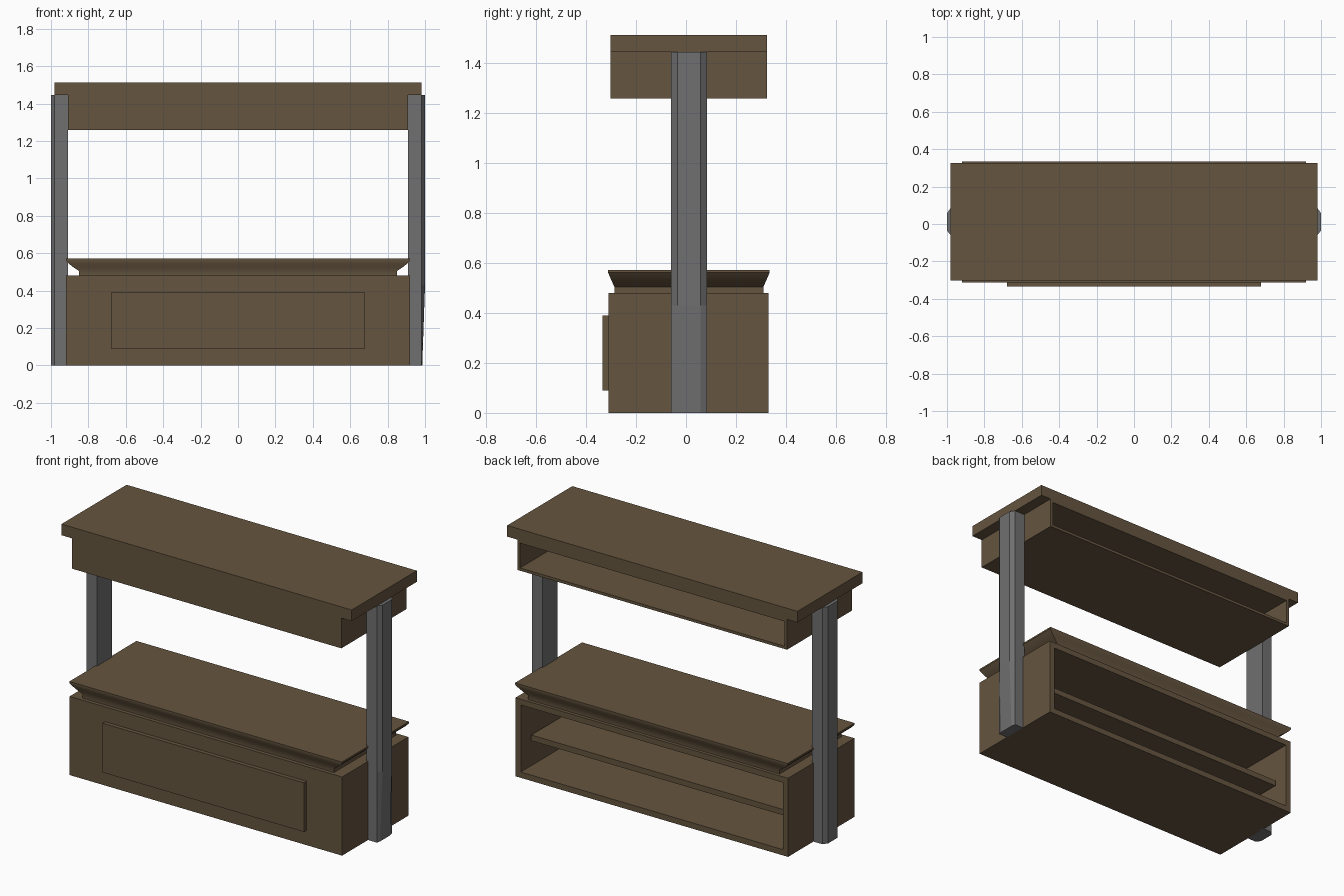
import bpy, bmesh, math

if "Cube" in bpy.data.objects:
    bpy.data.objects.remove(bpy.data.objects["Cube"])


def material(name, rgb):
    m = bpy.data.materials.new(name)
    m.diffuse_color = (*rgb, 1)
    m.use_nodes = True
    m.node_tree.nodes["Principled BSDF"].inputs["Base Color"].default_value = m.diffuse_color
    return m


wood = material("wood", (0.13, 0.09, 0.05))
metal = material("metal", (0.16, 0.16, 0.16))


def finish(name, bm, mat):
    bmesh.ops.recalc_face_normals(bm, faces=bm.faces)
    me = bpy.data.meshes.new(name)
    bm.to_mesh(me)
    bm.free()
    ob = bpy.data.objects.new(name, me)
    bpy.context.collection.objects.link(ob)
    me.materials.append(mat)
    return ob


def loft(name, rings, mat):
    """Solid skinned through a stack of equal-sized point rings."""
    bm = bmesh.new()
    vs = [[bm.verts.new(p) for p in r] for r in rings]
    n = len(vs[0])
    for a, b in zip(vs, vs[1:]):
        for i in range(n):
            j = (i + 1) % n
            bm.faces.new((a[i], a[j], b[j], b[i]))
    bm.faces.new(vs[0][::-1])
    bm.faces.new(vs[-1])
    return finish(name, bm, mat)


def rect(hx, y0, y1, z):
    return [(-hx, y0, z), (hx, y0, z), (hx, y1, z), (-hx, y1, z)]


def box(name, hx, y0, y1, z0, z1):
    return loft(name, [rect(hx, y0, y1, z0), rect(hx, y0, y1, z1)], wood)


def open_box(name, hx, y0, y1, z0, z1, wall):
    """Box whose back (+y) face is inset and pushed inward."""
    ob = box(name, hx, y0, y1, z0, z1)
    bm = bmesh.new()
    bm.from_mesh(ob.data)
    back = max(bm.faces, key=lambda f: f.calc_center_median().y)
    bmesh.ops.inset_region(bm, faces=[back], thickness=wall)
    out = bmesh.ops.extrude_face_region(bm, geom=[back])
    verts = [g for g in out["geom"] if isinstance(g, bmesh.types.BMVert)]
    bmesh.ops.translate(bm, verts=verts, vec=(0, -(y1 - y0 - wall), 0))
    if back.is_valid:
        bmesh.ops.delete(bm, geom=[back], context='FACES_ONLY')
    bmesh.ops.recalc_face_normals(bm, faces=bm.faces)
    bm.to_mesh(ob.data)
    bm.free()
    return ob


# Lower cabinet, open at the back, with shelf and raised front panel
open_box("cabinet", 0.92, -0.31, 0.33, 0, 0.48, 0.05)
box("cabinet_shelf", 0.87, -0.26, 0.25, 0.20, 0.235)
box("front_panel", 0.68, -0.335, -0.31, 0.09, 0.39)

# Flared countertop
steps = [(0.85, 0.025, 0.48), (0.85, 0.025, 0.505), (0.88, 0.016, 0.525),
         (0.905, 0.007, 0.545), (0.92, 0, 0.562), (0.92, 0, 0.572)]
top = loft("countertop", [rect(hx, -0.312 + d, 0.335 - d, z) for hx, d, z in steps], wood)
bpy.context.view_layer.objects.active = top
top.select_set(True)
bpy.ops.object.shade_smooth_by_angle(angle=math.radians(30))

# Overhead cabinet and roof slab
open_box("overhead_cabinet", 0.91, -0.303, 0.325, 1.26, 1.445, 0.024)
box("roof_slab", 0.98, -0.303, 0.325, 1.445, 1.513)

# Side posts with chamfered outer edges; the right one tapers at the foot
for side, sx, foot in (("left", -1, 1.0), ("right", 1, 0.985)):
    rings = []
    for x, z in ((foot, 0), (1.0, 0.43), (1.0, 1.445)):
        prof = [(0.91, -0.06), (0.98, -0.06), (x, -0.035),
                (x, 0.058), (0.98, 0.085), (0.91, 0.085)]
        rings.append([(sx * px, py, z) for px, py in prof])
    loft(side + "_post", rings, metal)
